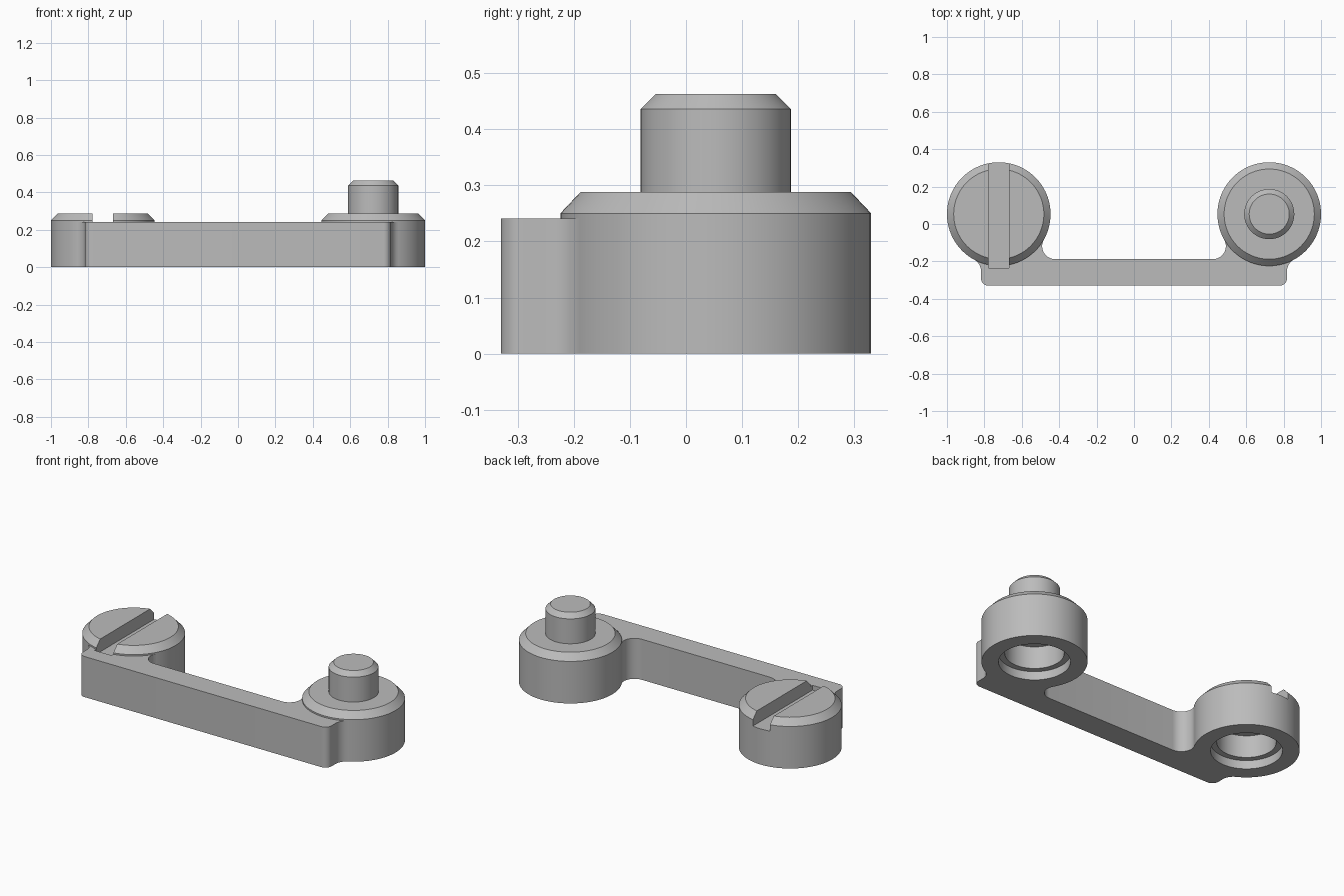
import bpy
import bmesh
from math import atan2, cos, sin, pi, sqrt, radians
from mathutils import Vector

if "Cube" in bpy.data.objects:
    bpy.data.objects.remove(bpy.data.objects["Cube"], do_unlink=True)

# Main dimensions
BX, BY, R = 0.723, 0.053, 0.277       # boss centre and radius
FRONT, BACK, END = -0.33, -0.188, 0.818   # bar edges
BAR_TOP, FILLET, CORNER = 0.241, 0.07, 0.04

grey = bpy.data.materials.new("satin_grey")
grey.use_nodes = True
colour = (0.5, 0.5, 0.5, 1)
grey.diffuse_color = colour
grey.node_tree.nodes["Principled BSDF"].inputs["Base Color"].default_value = colour


def make_object(name, bm):
    bmesh.ops.recalc_face_normals(bm, faces=bm.faces)
    mesh = bpy.data.meshes.new(name)
    bm.to_mesh(mesh)
    bm.free()
    mesh.materials.append(grey)
    obj = bpy.data.objects.new(name, mesh)
    bpy.context.collection.objects.link(obj)
    return obj


def lathe(name, profile, x, y, steps=96):
    """Spin an (r, z) profile around a vertical axis."""
    bm = bmesh.new()
    verts = [bm.verts.new((r, 0, z)) for r, z in profile]
    edges = [bm.edges.new(pair) for pair in zip(verts, verts[1:])]
    bmesh.ops.spin(bm, geom=verts + edges, cent=(0, 0, 0), axis=(0, 0, 1),
                   angle=2 * pi, steps=steps)
    bmesh.ops.remove_doubles(bm, verts=bm.verts, dist=0.0001)
    obj = make_object(name, bm)
    obj.location = (x, y, 0)
    return obj


def arc(cx, cy, r, start, end, steps):
    return [(cx + r * cos(start + (end - start) * i / steps),
             cy + r * sin(start + (end - start) * i / steps))
            for i in range(steps + 1)]


def smooth(obj):
    bpy.ops.object.select_all(action='DESELECT')
    obj.select_set(True)
    bpy.context.view_layer.objects.active = obj
    bpy.ops.object.shade_smooth_by_angle(angle=radians(30))


# Bosses: stepped socket below, chamfered rim above
socket = [(0, 0.18), (0.155, 0.18), (0.155, 0.05), (0.188, 0.05), (0.188, 0)]
rim = [(R, 0), (R, 0.25), (0.241, 0.288)]
peg = [(0.134, 0.288), (0.134, 0.436), (0.107, 0.463)]
left_boss = lathe("peg_boss", socket + rim + peg + [(0, 0.463)], BX, BY)
right_boss = lathe("slotted_boss", socket + rim + [(0, 0.288)], -BX, BY)

# Bar outline: rounded corner, outer fillet, boss arc, inner fillet
reach = R + FILLET
outer_x = END + FILLET
outer_y = BY - sqrt(reach ** 2 - (outer_x - BX) ** 2)
inner_y = BACK + FILLET
inner_x = BX - sqrt(reach ** 2 - (inner_y - BY) ** 2)
outer_dir = atan2(BY - outer_y, BX - outer_x)
inner_dir = atan2(BY - inner_y, BX - inner_x)
half = arc(END - CORNER, FRONT + CORNER, CORNER, -pi / 2, 0, 8)
half += arc(outer_x, outer_y, FILLET, pi, outer_dir, 10)
half += arc(BX, BY, R - 0.002, outer_dir - pi, inner_dir - pi, 24)
half += arc(inner_x, inner_y, FILLET, inner_dir, -pi / 2, 14)
outline = half + [(-x, y) for x, y in reversed(half)]

bm = bmesh.new()
base = bm.faces.new([bm.verts.new((x, y, 0)) for x, y in outline])
top = bmesh.ops.extrude_face_region(bm, geom=[base])["geom"]
bmesh.ops.translate(bm, vec=Vector((0, 0, BAR_TOP)),
                    verts=[v for v in top if isinstance(v, bmesh.types.BMVert)])
bar = make_object("connecting_bar", bm)

# Screwdriver slot, cut through the boss and just into the bar
bm = bmesh.new()
bmesh.ops.create_cube(bm, size=1)
cutter = make_object("slot_cutter", bm)
cutter.scale = (0.112, 0.635, 0.2)
cutter.location = (-BX, 0.0825, 0.312)
cutter.hide_render = True

for obj in (right_boss, bar):
    mod = obj.modifiers.new("slot", 'BOOLEAN')
    mod.operation = 'DIFFERENCE'
    mod.solver = 'EXACT'
    mod.object = cutter
    bpy.context.view_layer.objects.active = obj
    bpy.ops.object.modifier_apply(modifier=mod.name)
bpy.data.objects.remove(cutter, do_unlink=True)

for obj in (left_boss, right_boss, bar):
    smooth(obj)
